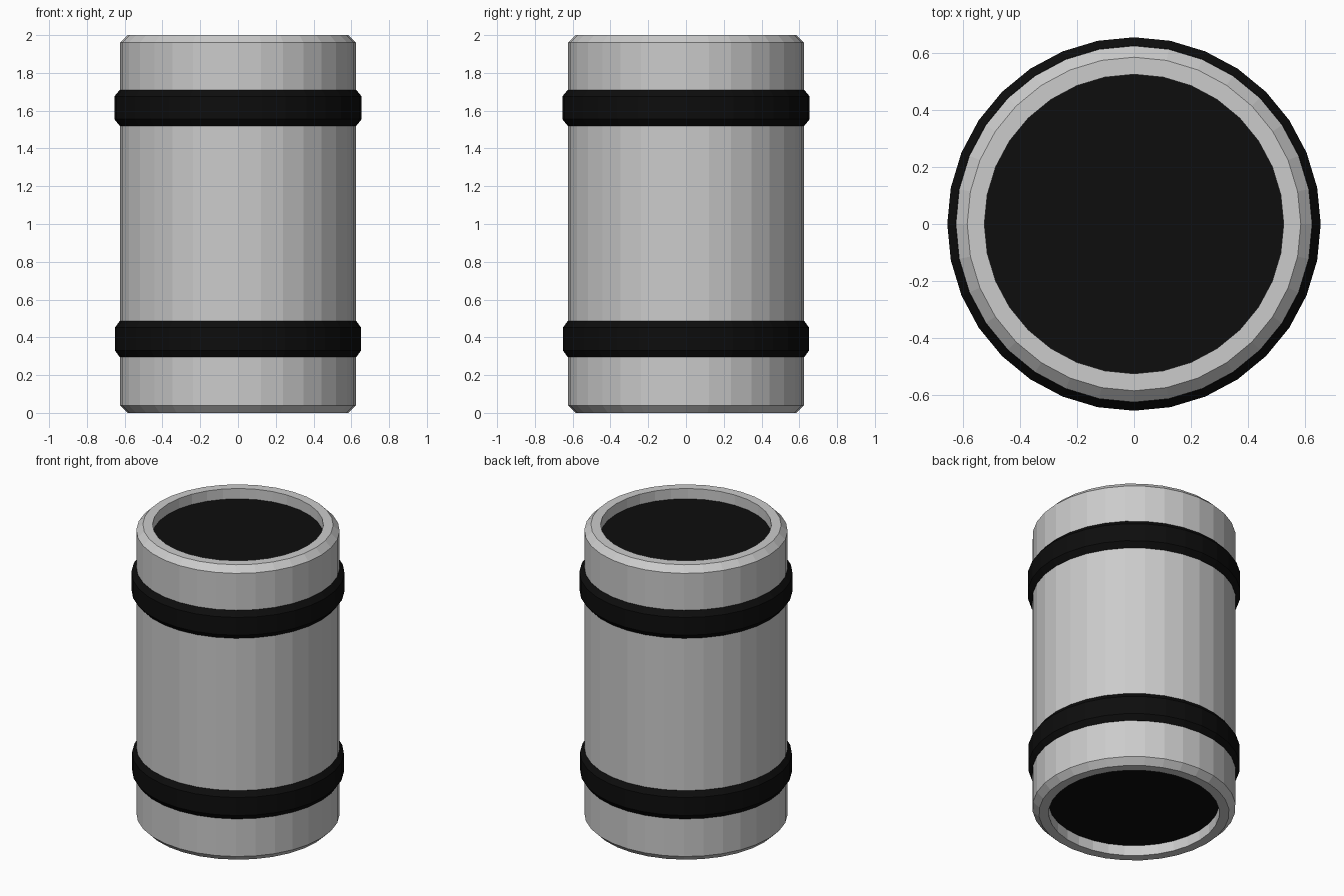
import bpy, bmesh
from math import cos, sin, tau

if "Cube" in bpy.data.objects:
    bpy.data.objects.remove(bpy.data.objects["Cube"])

SIDES = 32
black = bpy.data.materials.new("black")
black.diffuse_color = (0.004, 0.004, 0.004, 1)
black.use_nodes = True
black.node_tree.nodes["Principled BSDF"].inputs["Base Color"].default_value = black.diffuse_color
grey = bpy.data.materials.new("grey")
grey.diffuse_color = (0.8, 0.8, 0.8, 1)
grey.use_nodes = True
grey.node_tree.nodes["Principled BSDF"].inputs["Base Color"].default_value = grey.diffuse_color


def lathe(name, profile, closed, materials):
    """Revolve (radius, z) points about z; open profiles get end caps."""
    bm = bmesh.new()
    rings = [[bm.verts.new((r * cos(tau * i / SIDES), r * sin(tau * i / SIDES), z))
              for i in range(SIDES)] for r, z in profile]
    pairs = list(zip(rings, rings[1:]))
    if closed:
        pairs.append((rings[-1], rings[0]))
    for a, b in pairs:
        for i in range(SIDES):
            j = (i + 1) % SIDES
            bm.faces.new((a[i], a[j], b[j], b[i]))
    if not closed:
        for ring in (rings[0], rings[-1]):
            bm.faces.new(ring).material_index = 1
    bmesh.ops.recalc_face_normals(bm, faces=bm.faces)
    mesh = bpy.data.meshes.new(name)
    bm.to_mesh(mesh)
    bm.free()
    for m in materials:
        mesh.materials.append(m)
    obj = bpy.data.objects.new(name, mesh)
    bpy.context.collection.objects.link(obj)
    return obj


# Canister body: chamfered rims, recessed black end panels
half = [(0.525, 0.07), (0.525, 0), (0.585, 0), (0.625, 0.04)]
lathe("canister_body", half + [(r, 2 - z) for r, z in reversed(half)],
      False, [grey, black])

# Black bevelled bands around the body
for name, z0, z1, r in (("lower_band", 0.295, 0.487, 0.651),
                        ("upper_band", 1.52, 1.71, 0.655)):
    lathe(name, [(0.61, z0), (0.626, z0), (r, z0 + 0.035),
                 (r, z1 - 0.035), (0.626, z1), (0.61, z1)], True, [black])
